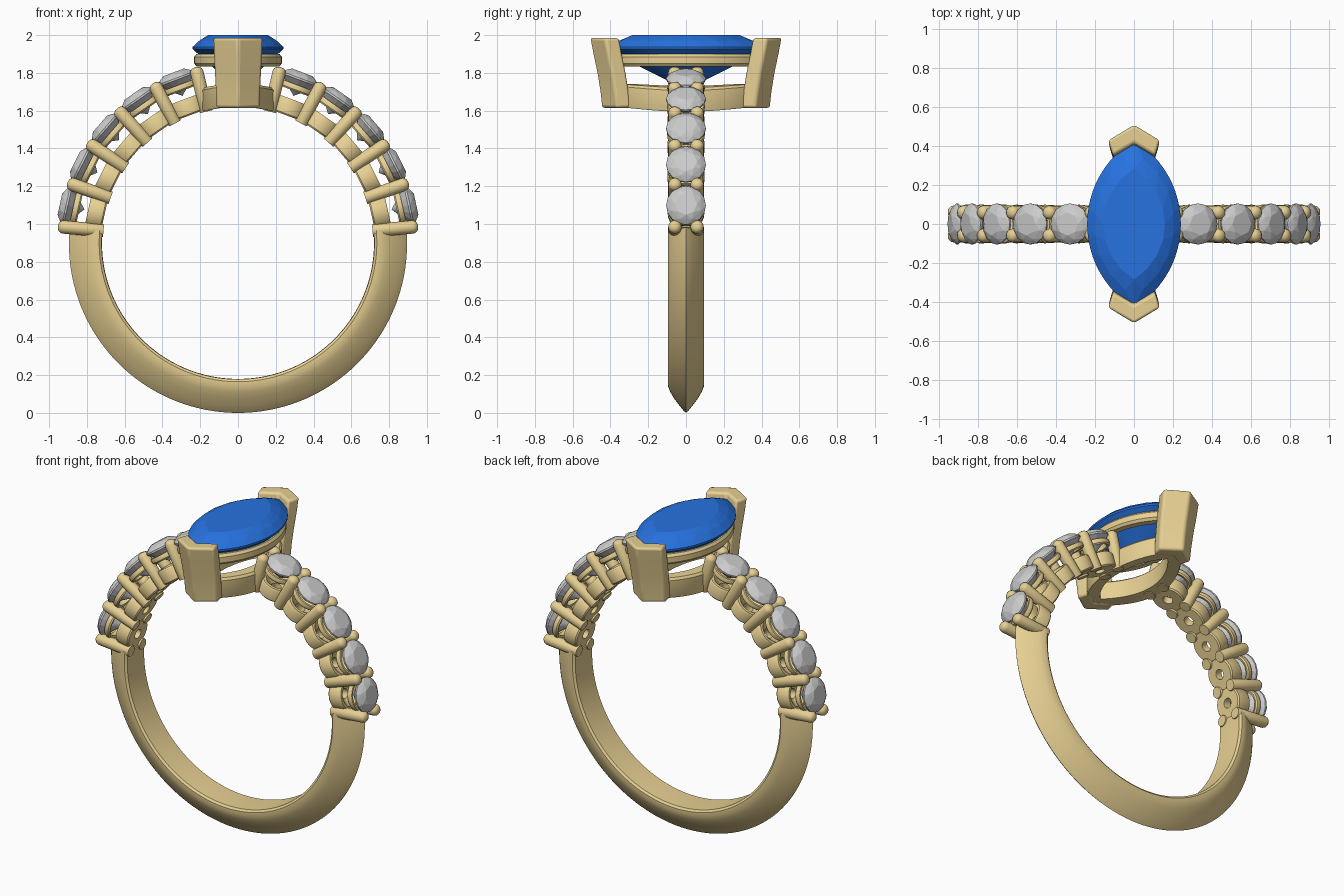
import bpy, bmesh
from math import sin, cos, pi, radians, sqrt, asin
from mathutils import Matrix, Vector

if "Cube" in bpy.data.objects:
    bpy.data.objects.remove(bpy.data.objects["Cube"])

CZ = 0.90  # height of the finger-hole centre


def material(name, rgb):
    m = bpy.data.materials.new(name)
    m.diffuse_color = (*rgb, 1)
    m.use_nodes = True
    m.node_tree.nodes["Principled BSDF"].inputs["Base Color"].default_value = m.diffuse_color
    return m


GOLD = material("gold", (0.80, 0.63, 0.29))
BLUE = material("blue_gem", (0.02, 0.17, 0.75))


def finish(bm, name, mat=None, smooth=True):
    bmesh.ops.recalc_face_normals(bm, faces=bm.faces)
    me = bpy.data.meshes.new(name)
    bm.to_mesh(me)
    bm.free()
    ob = bpy.data.objects.new(name, me)
    bpy.context.collection.objects.link(ob)
    if mat:
        me.materials.append(mat)
    if smooth:
        bpy.ops.object.select_all(action='DESELECT')
        ob.select_set(True)
        bpy.context.view_layer.objects.active = ob
        bpy.ops.object.shade_smooth_by_angle(angle=radians(35))
    return ob


def loft(name, sections, mat, closed=False):
    """Skin a list of equal-length closed sections; cap the ends unless closed."""
    bm = bmesh.new()
    rows = [[bm.verts.new(p) for p in s] for s in sections]
    n = len(rows[0])
    for i in range(len(rows) - (0 if closed else 1)):
        a, b = rows[i], rows[(i + 1) % len(rows)]
        for j in range(n):
            bm.faces.new((a[j], a[(j + 1) % n], b[(j + 1) % n], b[j]))
    if not closed:
        bm.faces.new(rows[0])
        bm.faces.new(rows[-1])
    return finish(bm, name, mat)


def lathe(name, profile, matrix, ring=False, seg=28):
    """Turn an (r, z) profile round local z; ring = the profile is a closed loop."""
    secs = [[matrix @ Vector((r * cos(2 * pi * k / seg), r * sin(2 * pi * k / seg), z))
             for k in range(seg)] for r, z in profile]
    return loft(name, secs, GOLD, closed=ring)


def gem(name, outline, levels, culet, matrix=Matrix(), mat=None):
    """Faceted stone: hull of scaled outlines (count, phase, scale, z) plus a culet."""
    bm = bmesh.new()
    for n, phase, s, z in levels:
        for k in range(n):
            x, y = outline((k + phase) / n)
            bm.verts.new(matrix @ Vector((x * s, y * s, z)))
    bm.verts.new(matrix @ Vector((0, 0, culet)))
    bmesh.ops.convex_hull(bm, input=bm.verts)
    return finish(bm, name, mat, smooth=False)


def radial(theta):
    """Frame at the finger centre whose z axis points outward at angle theta."""
    return Matrix.Translation((0, 0, CZ)) @ Matrix.Rotation(pi / 2 - theta, 4, 'Y')


def round_outline(t):
    return cos(2 * pi * t), sin(2 * pi * t)


def marquise(a, b):
    """Outline from two arcs, half width a, half length b, tips on the y axis."""
    R = (a * a + b * b) / (2 * a)
    h = asin(b / R)

    def f(t):
        t %= 1
        side = 1 if t < 0.5 else -1
        ang = -h + 2 * h * ((t * 2) % 1)
        return side * (R * cos(ang) - (R - a)), side * R * sin(ang)
    return f


# Knife-edge lower shank
half = [(0.722, 0.085), (0.735, 0.095), (0.755, 0.095), (0.785, 0.083),
        (0.82, 0.062), (0.855, 0.036), (0.882, 0.014)]
section = [(0.72, 0.0)] + half + [(0.895, 0.0)] + [(r, -y) for r, y in reversed(half)]
sections = []
for i in range(97):
    a = radians(5.2 - 190.4 * i / 96)
    grow = 0.005 * max(0, -sin(a))
    sections.append([(cos(a) * (r + grow * (r > 0.75)), y, CZ + sin(a) * (r + grow * (r > 0.75)))
                     for r, y in section])
loft("shank", sections, GOLD)

# Shoulder stones, seats and prongs, both sides
STEP, START = 14.25, 5.2
round_levels = [(8, 0, 0.058, 0.965), (8, 0.5, 0.085, 0.952), (16, 0, 0.105, 0.932),
                (16, 0, 0.105, 0.922), (8, 0.5, 0.056, 0.880)]
cup = [(0.03, 0.722), (0.09, 0.722), (0.097, 0.730), (0.099, 0.80), (0.092, 0.812),
       (0.075, 0.812), (0.03, 0.77)]
rim = [(0.078, 0.862), (0.092, 0.858), (0.099, 0.866), (0.1, 0.882), (0.096, 0.893), (0.084, 0.893)]
pin = [(0.033, 0.715), (0.035, 0.72), (0.035, 0.93), (0.031, 0.943), (0.021, 0.953), (0.008, 0.957)]
for side in ("right", "left"):
    for i in range(6):
        def angle(deg):
            return radians(deg if side == "right" else 180 - deg)
        for y, w in ((-0.059, "front"), (0.059, "back")):
            m = Matrix.Translation((0, y, 0)) @ radial(angle(START + STEP * i))
            lathe(f"{side}_{w}_prong_{i}", pin, m, seg=20)
        if i < 5:
            m = radial(angle(START + STEP * (i + 0.5)))
            gem(f"{side}_stone_{i}", round_outline, round_levels, 0.832, m)
            lathe(f"{side}_cup_{i}", cup, m, ring=True)
            lathe(f"{side}_rim_{i}", rim, m, ring=True)

# Centre marquise stone
gem("centre_stone", marquise(0.24, 0.43),
    [(16, 0, 0.66, 2.0), (16, 0.5, 0.86, 1.972), (48, 0, 1.0, 1.938),
     (48, 0, 1.0, 1.926), (16, 0.5, 0.72, 1.868)], 1.71, mat=BLUE)


# Marquise gallery rings: profile gives (inset, z)
def gallery(name, a, b, profile, follow):
    secs = []
    for k in range(64):
        sec = []
        for inset, z in profile:
            x, y = marquise(a - inset, b - inset * 1.5)(k / 64)
            if follow:  # bend the ring over the finger
                z2 = CZ + sqrt((z - CZ) ** 2 - x * x)
            else:
                z2 = z
            sec.append((x, y, z2))
        secs.append(sec)
    loft(name, secs, GOLD, closed=True)


gallery("upper_gallery", 0.232, 0.42,
        [(0.012, 1.835), (0, 1.85), (0, 1.885), (0.012, 1.90), (0.045, 1.90), (0.06, 1.885),
         (0.06, 1.85), (0.048, 1.835)], False)
gallery("lower_gallery", 0.195, 0.41,
        [(0.004, 1.62), (0, 1.63), (0, 1.73), (0.012, 1.742), (0.06, 1.742), (0.072, 1.73),
         (0.072, 1.62)], True)

# V-shaped tip prongs, leaning outward
vee = [(0, 0.51), (0.133, 0.43), (0.108, 0.352), (0, 0.415), (-0.108, 0.352), (-0.133, 0.43)]
for s, w in ((1, "back"), (-1, "front")):
    secs = []
    for z, dy, sx in ((1.615, -0.062, 0.88), (1.70, -0.053, 0.90), (1.80, -0.037, 0.94),
                      (1.90, -0.016, 0.98), (1.985, 0.0, 1.0)):
        secs.append([(x * sx, s * (y + dy), z) for x, y in vee])
    ob = loft(f"{w}_tip_prong", secs, GOLD)
    bev = ob.modifiers.new("bevel", 'BEVEL')
    bev.width, bev.segments, bev.limit_method, bev.angle_limit = 0.014, 3, 'ANGLE', radians(35)
